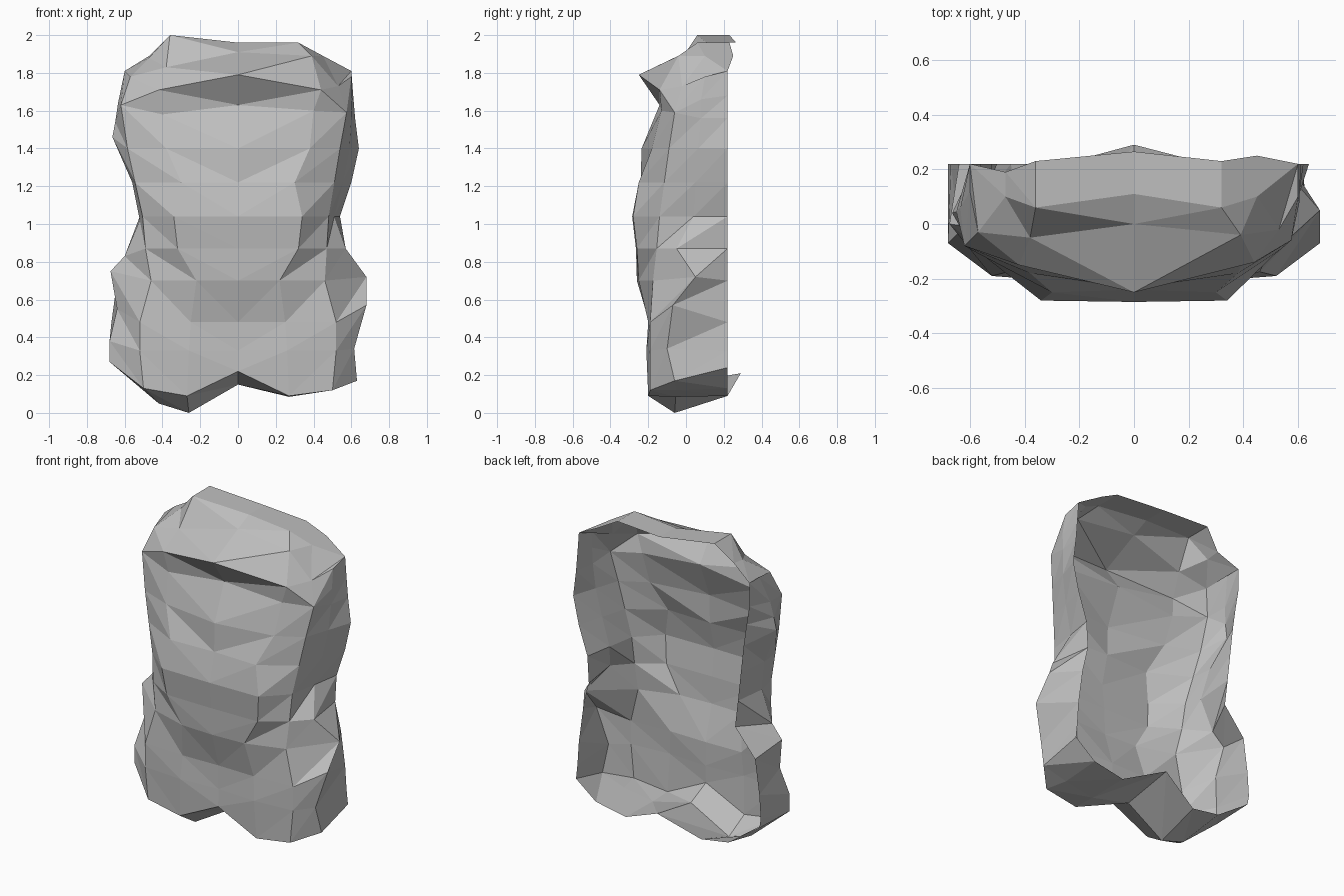
import bpy
import bmesh

if "Cube" in bpy.data.objects:
    bpy.data.objects.remove(bpy.data.objects["Cube"], do_unlink=True)

# One plain stone colour
GREY = (0.52, 0.52, 0.52, 1.0)
stone = bpy.data.materials.new("stone grey")
stone.use_nodes = True
stone.diffuse_color = GREY
stone.node_tree.nodes["Principled BSDF"].inputs["Base Color"].default_value = GREY

BACK = 0.22     # plane of the open back rim


def mirrored(half, other_half):
    """Join a half row (centre to rim) with its slightly different partner on the -x side."""
    partner = [(-x, y, z) for x, y, z in reversed(other_half[1:])]
    return partner + half


def build_shell(name, rows):
    """Skin neighbouring rows into a faceted open surface facing outward."""
    bm = bmesh.new()
    grid = [[bm.verts.new(p) for p in row] for row in rows]
    middle = len(rows[0]) // 2
    for upper, lower in zip(grid, grid[1:]):
        for c in range(len(upper) - 1):
            a, b, d, e = upper[c], lower[c], lower[c + 1], upper[c + 1]
            # Diagonals lean away from the centre line
            if c < middle:
                bm.faces.new((a, b, d))
                bm.faces.new((a, d, e))
            else:
                bm.faces.new((a, b, e))
                bm.faces.new((b, d, e))
    bmesh.ops.remove_doubles(bm, verts=bm.verts, dist=0.001)
    bmesh.ops.dissolve_degenerate(bm, edges=bm.edges, dist=0.0005)
    mesh = bpy.data.meshes.new(name)
    bm.to_mesh(mesh)
    bm.free()
    mesh.materials.append(stone)
    obj = bpy.data.objects.new(name, mesh)
    bpy.context.scene.collection.objects.link(obj)
    return obj


# Torso levels: height, centre depth, chest edge x/y
levels = [
    (1.60, -.14, .40, -.13), (1.40, -.235, .38, -.18), (1.22, -.24, .30, -.25),
    (1.04, -.285, .34, -.28), (.87, -.265, .32, -.26), (.70, -.26, .22, -.25),
    (.48, -.195, .25, -.20), (.33, -.195, .26, -.21), (.12, -.20, .27, -.20),
]
# Flank at each level: ridge x/y, widest line x/y/z, back rim x
plain_flank = [
    (.575, -.06, .60, .08, 1.56, .62), (.54, -.09, .59, .065, 1.40, .64),
    (.51, -.115, .555, .05, 1.22, .60), (.48, -.14, .51, .04, 1.04, .54),
    (.47, -.155, .57, -.05, .87, .53), (.46, -.175, .68, .05, .72, .57),
    (.52, -.19, .68, -.07, .57, .60), (.52, -.19, .615, -.10, .34, .61),
    (.50, -.19, .63, -.06, .17, .62),
]
bulged_flank = [
    (.62, -.08, .65, .045, 1.54, .58), (.585, -.10, .665, .04, 1.46, .56),
    (.545, -.12, .56, .01, 1.22, .54), (.505, -.14, .52, -.02, 1.02, .52),
    (.49, -.155, .60, -.01, .83, .50), (.46, -.175, .675, 0, .75, .64),
    (.52, -.19, .64, -.03, .55, .67), (.52, -.19, .68, -.07, .38, .68),
    (.50, -.19, .68, -.07, .27, .67),
]


def torso_half(level, flank):
    z, centre_y, chest_x, chest_y = level
    ridge_x, ridge_y, side_x, side_y, side_z, rim_x = flank
    return [(0, centre_y, z), (chest_x, chest_y, z), (ridge_x, ridge_y, z),
            (side_x, side_y, side_z), (rim_x, BACK, z)]


def with_heights(half, heights):
    return [(x, y, z) for (x, y, _), z in zip(half, heights)]


right = [torso_half(*pair) for pair in zip(levels, plain_flank)]
left = [torso_half(*pair) for pair in zip(levels, bulged_flank)]

# The neck line arches up in the middle, the hem follows the two legs
right[0] = with_heights(right[0], (1.63, 1.60, 1.59, 1.56, 1.56))
left[0] = with_heights(left[0], (1.63, 1.58, 1.63, 1.54, 1.54))
right[-1] = with_heights(right[-1], (.22, .09, .12, .17, .24))
left[-1] = with_heights(left[-1], (.22, .09, .13, .27, .27))
torso_rows = [mirrored(r, l) for r, l in zip(right, left)]
build_shell("torso", torso_rows)

# Hood: back edge, crown, forehead and overhanging brow, ending on the neck line
corner = (.60, BACK, 1.81)
back_edge = [(0, .265, 1.96), (.32, .23, 1.96), (.45, .25, 1.89), corner, corner]
crown = [(0, .11, 1.96), (.32, .06, 1.96), (.45, .10, 1.89), corner, corner]
forehead = [(0, 0, 1.91), (.39, -.04, 1.89), (.53, -.02, 1.73), (.60, .10, 1.78), corner]
brow = [(0, -.25, 1.79), (.44, -.14, 1.71), right[0][2], (.605, .08, 1.66), (.61, BACK, 1.68)]

# The other half of the crown rises to a small peak above a dent
peak_edge = [back_edge[0], (.36, .23, 2.0), (.47, .19, 1.89), corner, corner]
peak = [crown[0], (.36, .06, 2.0), (.47, .10, 1.88), corner, corner]
dent = [forehead[0], (.38, -.05, 1.83), (.57, -.03, 1.78), (.60, .12, 1.81), corner]
low_brow = [brow[0], (.42, -.15, 1.71), left[0][2], (.635, .06, 1.64), (.60, BACK, 1.66)]
hood_rows = [mirrored(back_edge, peak_edge), mirrored(crown, peak),
             mirrored(forehead, dent), mirrored(brow, low_brow), torso_rows[0]]
build_shell("hood", hood_rows)

# Base: soles of the two legs, one foot dropping to a point
sole_right = [(0, -.05, .15), (.27, -.05, .085), (.47, -.05, .12)] + [right[-1][3]] * 2
sole_left = [(0, -.05, .15), (.26, -.06, 0), (.42, -.06, .05)] + [left[-1][3]] * 2
heel_right = [(0, .29, .21), (.27, BACK, .09), (.48, BACK, .13)] + [right[-1][4]] * 2
heel_left = [(0, .29, .21), (.26, BACK, .09), (.45, BACK, .12)] + [left[-1][4]] * 2
build_shell("base", [torso_rows[-1], mirrored(sole_right, sole_left),
                     mirrored(heel_right, heel_left)])
